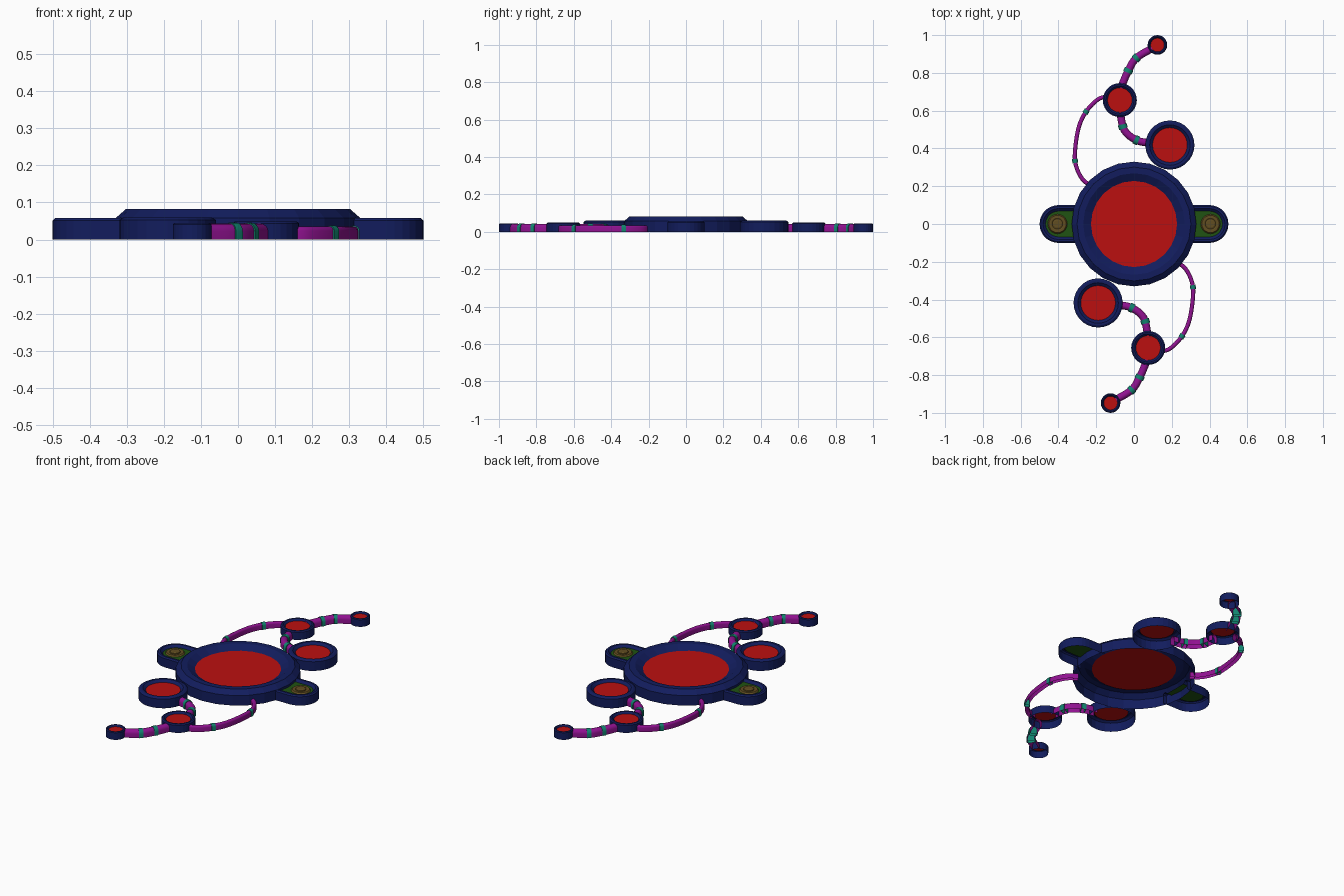
import bpy, math
from mathutils import Vector

if "Cube" in bpy.data.objects:
    bpy.data.objects.remove(bpy.data.objects["Cube"])


def material(name, r, g, b):
    m = bpy.data.materials.new(name)
    m.diffuse_color = (r, g, b, 1)
    m.use_nodes = True
    m.node_tree.nodes["Principled BSDF"].inputs["Base Color"].default_value = m.diffuse_color
    return m


NAVY = material("navy", 0.006, 0.012, 0.11)
RED = material("red", 0.5, 0.005, 0.005)
PURPLE = material("purple", 0.28, 0.006, 0.28)
TEAL = material("teal", 0.006, 0.23, 0.16)
GREEN = material("green", 0.014, 0.085, 0.006)
BRONZE = material("bronze", 0.12, 0.075, 0.015)


def add(name, verts, faces, mat, pair=True, smooth=False):
    """Make an object, plus a copy turned half a turn about z when pair is set."""
    mesh = bpy.data.meshes.new(name)
    mesh.from_pydata([tuple(v) for v in verts], [], faces)
    mesh.materials.append(mat)
    for i in range(2 if pair else 1):
        ob = bpy.data.objects.new(name + ("_opposite" if i else ""), mesh)
        ob.rotation_euler.z = math.pi * i
        bpy.context.collection.objects.link(ob)
    if smooth:
        mesh.shade_smooth()
        mesh.set_sharp_from_angle(angle=math.radians(35))


def revolve(name, cx, cy, profile, sides, mat, pair=True, cap=False):
    verts = [(cx + r * math.cos(2 * math.pi * j / sides),
              cy + r * math.sin(2 * math.pi * j / sides), z)
             for r, z in profile for j in range(sides)]
    faces = [(i * sides + j, i * sides + (j + 1) % sides,
              (i + 1) * sides + (j + 1) % sides, (i + 1) * sides + j)
             for i in range(len(profile) - 1) for j in range(sides)]
    if cap:
        n = (len(profile) - 1) * sides
        faces.append(tuple(range(n, n + sides)))
    add(name, verts, faces, mat, pair)


def setting(name, cx, cy, r, inner, h, shoulder, drop, sides, pair=True):
    """Hollow bezel with a flat red disc set a little below its rim."""
    w = r - inner
    revolve(name + "_bezel", cx, cy,
            [(r, 0), (r, h - shoulder), (r - 0.28 * w, h),
             (r - 0.6 * w, h), (inner, h - drop)], sides, NAVY, pair)
    revolve(name + "_disc", cx, cy, [(inner, h - drop)], sides, RED, pair, True)


def smooth_path(pts, steps=24):
    p = [Vector(q) for q in pts]
    p = [2 * p[0] - p[1]] + p + [2 * p[-1] - p[-2]]
    out = []
    for a, b, c, d in zip(p, p[1:], p[2:], p[3:]):
        for s in range(steps):
            t = s / steps
            out.append(0.5 * (2 * b + (c - a) * t + (2 * a - 5 * b + 4 * c - d) * t * t
                              + (3 * b - a - 3 * c + d) * t ** 3))
    return out + [p[-2]]


def sweep(name, path, w, h, mat):
    """Arched tube standing on the ground: half width w, height h."""
    prof = [(w, 0)] + [(w * math.cos(math.pi * k / 8), h - w + w * math.sin(math.pi * k / 8))
                       for k in range(9)] + [(-w, 0)]
    n = len(prof)
    verts = []
    for i, p in enumerate(path):
        t = (path[min(i + 1, len(path) - 1)] - path[max(i - 1, 0)]).normalized()
        verts += [(p.x + t.y * s, p.y - t.x * s, z) for s, z in prof]
    faces = [(k * n + a, (k + 1) * n + a, (k + 1) * n + a + 1, k * n + a + 1)
             for k in range(len(path) - 1) for a in range(n - 1)]
    if mat is TEAL:  # close the ends of the bands
        faces += [tuple(range(n)), tuple(reversed(range(len(verts) - n, len(verts))))]
    add(name, verts, faces, mat, smooth=True)


def tube(name, pts, w, h, bands):
    path = smooth_path(pts)
    sweep(name, path[::4], w, h, PURPLE)
    for i, b in enumerate(bands):
        mid = min(path, key=lambda p: (p - Vector(b)).length)
        near = [p for p in path if (p - mid).length < 0.013]
        sweep(f"{name}_band_{i + 1}", near, w + 0.004, h + 0.003, TEAL)


# Main setting and the three smaller ones on each arm
setting("main", 0, 0, 0.33, 0.228, 0.083, 0.025, 0.023, 24, False)
setting("large", 0.19, 0.418, 0.13, 0.092, 0.06, 0.007, 0.013, 28)
setting("medium", -0.075, 0.656, 0.09, 0.065, 0.049, 0.005, 0.01, 28)
setting("small", 0.124, 0.948, 0.052, 0.036, 0.045, 0.004, 0.009, 24)

# Connecting tubes with teal bands
tube("inner_tube", [(0.09, 0.427), (0.015, 0.443), (-0.05, 0.495), (-0.074, 0.59)],
     0.02, 0.043, [(0.01, 0.444), (-0.061, 0.513)])
tube("outer_tube", [(-0.07, 0.72), (-0.03, 0.812), (0.012, 0.878), (0.095, 0.93)],
     0.02, 0.043, [(-0.026, 0.81), (0.01, 0.878)])
tube("side_tube", [(-0.225, 0.2), (-0.275, 0.24), (-0.31, 0.32), (-0.31, 0.41), (-0.29, 0.52),
                   (-0.25, 0.6), (-0.19, 0.66), (-0.14, 0.675)],
     0.011, 0.035, [(-0.254, 0.593), (-0.315, 0.333)])

# Rounded side lugs with green floor
def lug_outline(r, z):
    arc = [(0.4 + r * math.cos(a), r * math.sin(a), z)
           for a in [math.pi * (k / 14 - 0.5) for k in range(15)]]
    return [(0.29, -r, z)] + arc + [(0.29, r, z)]


layers = [(0.1, 0), (0.1, 0.051), (0.093, 0.058), (0.082, 0.058), (0.068, 0.045)]
rows = [lug_outline(r, z) for r, z in layers]
n = len(rows[0])
add("lug_rim", sum(rows, []),
    [(i * n + j, i * n + j + 1, (i + 1) * n + j + 1, (i + 1) * n + j)
     for i in range(len(rows) - 1) for j in range(n - 1)], NAVY)
add("lug_floor", rows[-1], [tuple(range(n))], GREEN)

# Bronze stud on each lug
revolve("stud", 0.405, 0, [(0.052, 0.045), (0.046, 0.052), (0.033, 0.052), (0.028, 0.049),
                           (0.027, 0.055), (0.02, 0.058)], 20, BRONZE, True, True)
